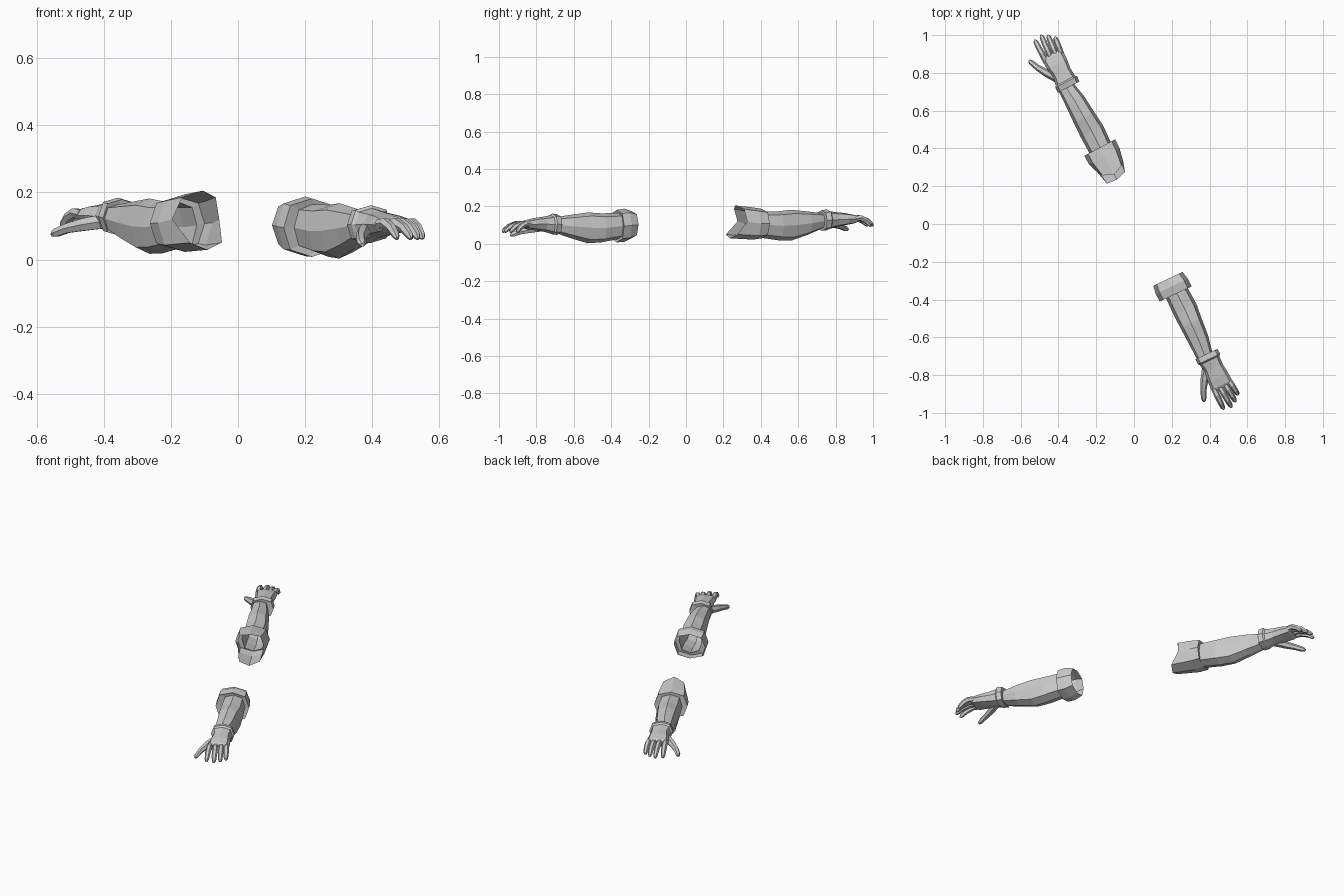
import bpy, bmesh
from math import cos, sin, pi
from mathutils import Vector

cube = bpy.data.objects.get("Cube")
if cube:
    bpy.data.objects.remove(cube, do_unlink=True)

grey = bpy.data.materials.new("plain grey")
grey.use_nodes = True
tone = (0.6, 0.6, 0.6, 1)
grey.diffuse_color = tone
grey.node_tree.nodes["Principled BSDF"].inputs["Base Color"].default_value = tone


class Frame:
    """Maps along-arm, thumb-side and height coordinates into the world."""

    def __init__(self, wrist, turn, mirror, lift, tilt):
        self.wrist = Vector(wrist)
        self.along = Vector((-sin(turn), cos(turn))) * mirror
        self.thumb = Vector((-cos(turn), -sin(turn)))
        self.lift, self.tilt = lift, tilt

    def __call__(self, s, t, z):
        p = self.wrist + self.along * s + self.thumb * t
        return Vector((p.x, p.y, z + self.lift + self.tilt * s))


def octagon(s, t0, t1, z0, z1, reach=None):
    """Eight-sided section; reach gives each corner its own extra length."""
    ring = []
    for k in range(8):
        a = k * pi / 4
        grow = 1.0 if k % 2 == 0 else 1.08
        t = (t0 + t1) / 2 + cos(a) * grow * (t1 - t0) / 2
        z = (z0 + z1) / 2 + sin(a) * grow * (z1 - z0) / 2
        ring.append((s - (reach[k] if reach else 0), t, z))
    return ring


def tube_rings(path, sides=6):
    """Tapered rings around a path of (s, t, z, radius) points."""
    pts = [Vector(p[:3]) for p in path]
    rings = []
    for i, p in enumerate(path):
        d = (pts[min(i + 1, len(pts) - 1)] - pts[max(i - 1, 0)]).normalized()
        side = d.cross(Vector((0, 0, 1))).normalized()
        up = side.cross(d)
        rings.append([pts[i] + (side * cos(a) + up * sin(a)) * p[3]
                      for a in (2 * pi * k / sides for k in range(sides))])
    return rings


def loft(name, frame, rings, cap_start=False, cap_end=False):
    bm = bmesh.new()
    loops = [[bm.verts.new(frame(*p)) for p in ring] for ring in rings]
    for a, b in zip(loops, loops[1:]):
        for k in range(len(a)):
            j = (k + 1) % len(a)
            bm.faces.new((a[k], a[j], b[j], b[k]))
    if cap_start:
        bm.faces.new(loops[0])
    if cap_end:
        bm.faces.new(loops[-1])
    bmesh.ops.recalc_face_normals(bm, faces=bm.faces)
    mesh = bpy.data.meshes.new(name)
    bm.to_mesh(mesh)
    bm.free()
    mesh.materials.append(grey)
    bpy.context.collection.objects.link(bpy.data.objects.new(name, mesh))


# Sections: along, pinky side, thumb side, bottom, top
FOREARM = [(-.38, -.072, .055, .025, .165), (-.28, -.078, .056, .008, .163),
           (-.20, -.070, .053, .003, .168), (-.10, -.062, .048, .03, .155),
           (-.015, -.045, .045, .058, .143)]
GLOVE = [(-.015, -.045, .045, .058, .143), (-.018, -.076, .052, .048, .158),
         (.012, -.079, .052, .05, .162), (.02, -.070, .045, .054, .153),
         (.065, -.067, .036, .065, .145), (.12, -.074, .044, .072, .138),
         (.165, -.076, .046, .078, .128), (.18, -.068, .038, .088, .118)]

# Fingers: name, knuckle offset, tip offset, tip length
FINGERS = [("index_finger", .030, .030, .285), ("middle_finger", -.001, -.012, .293),
           ("ring_finger", -.032, -.044, .275), ("little_finger", -.060, -.072, .248)]


def build_arm(side, frame, cuff):
    loft(side + "_forearm", frame, [octagon(*r) for r in FOREARM])
    loft(side + "_glove", frame, [octagon(*r) for r in GLOVE], cap_end=True)
    for name, base, tip, end in FINGERS:
        def at(f, z, r):
            return (.16 + (end - .16) * f, base + (tip - base) * f, z, r)
        path = [at(0, .106, .016), at(.35, .109, .016), at(.7, .093, .015),
                at(.93, .072, .012), at(1, .062, .006)]
        loft(side + "_" + name, frame, tube_rings(path), True, True)
    thumb = [(.045, .015, .09, .024), (.10, .055, .078, .021), (.15, .085, .065, .016),
             (.19, .102, .05, .014), (.204, .106, .044, .007)]
    loft(side + "_thumb", frame, tube_rings(thumb), True, True)
    # Elbow cuff steps out from the forearm and stays open at the back
    loft(side + "_elbow_cuff", frame, [octagon(*FOREARM[0])] + cuff)


# Long cuff with flaps above and below the elbow
flaps = (.0, .03, .055, .03, .02, .07, .085, .08)
long_cuff = [octagon(-.378, -.100, .085, .022, .180),
             octagon(-.43, -.098, .085, .018, .190),
             octagon(-.485, -.082, .066, .03, .205, flaps)]
# Short, straight cuff
short_cuff = [octagon(-.375, -.095, .092, .008, .182),
              octagon(-.42, -.094, .094, .010, .188),
              octagon(-.465, -.084, .088, .03, .175)]

build_arm("right", Frame((-.365, .735), .488, 1, .022, .04), long_cuff)
left = Frame((.38, -.71), .442, -1, 0, 0)
left.thumb = Vector((-cos(.442), -sin(.442)))
build_arm("left", left, short_cuff)
